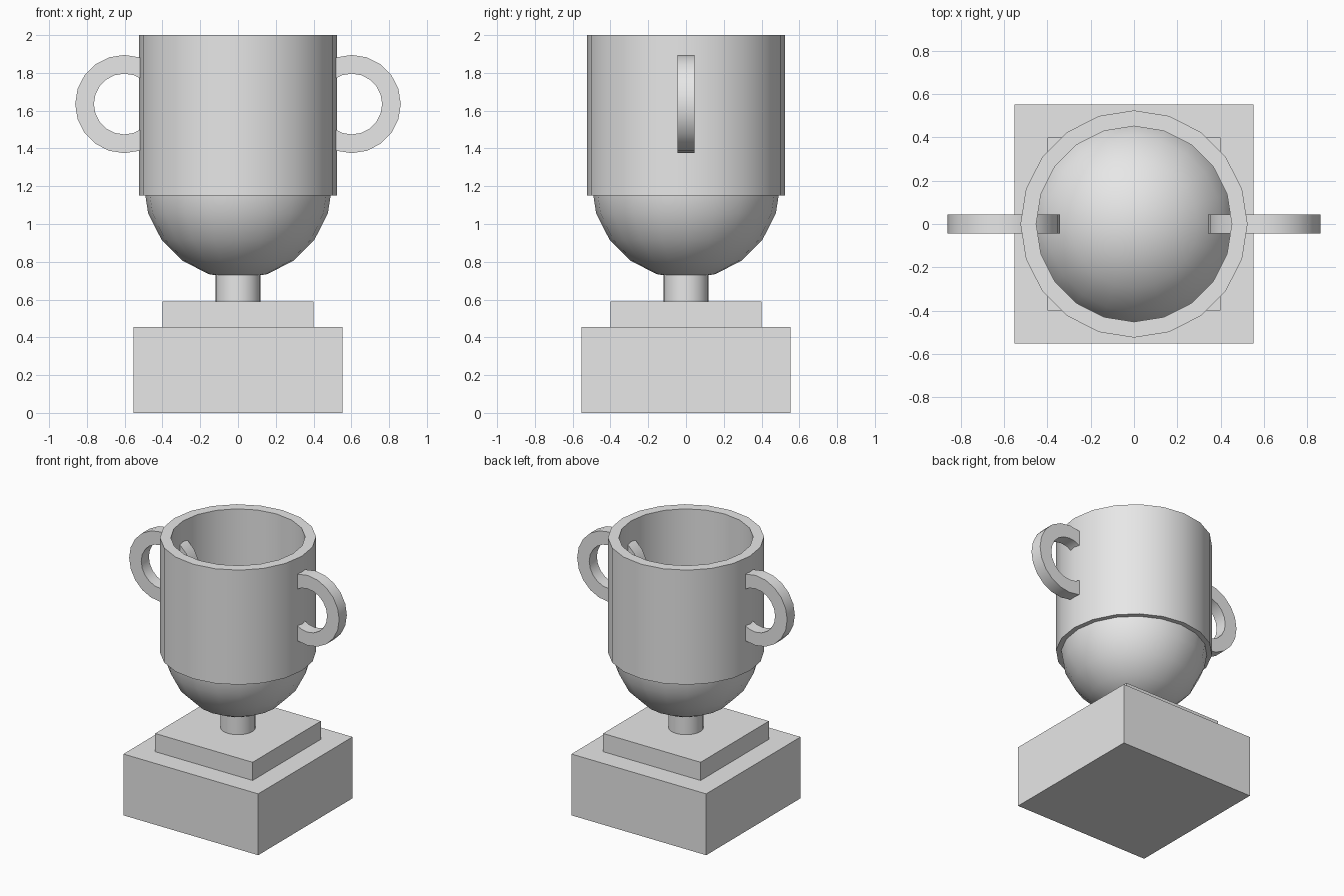
import bpy
import bmesh
import math
from mathutils import Matrix

SIDES = 20

old = bpy.data.objects.get("Cube")
if old:
    bpy.data.objects.remove(old, do_unlink=True)

# Single plain grey
grey = bpy.data.materials.new("plain grey")
grey.use_nodes = True
grey.diffuse_color = (0.8, 0.8, 0.8, 1)
grey.node_tree.nodes["Principled BSDF"].inputs["Base Color"].default_value = (0.8, 0.8, 0.8, 1)


def finish(name, bm, smooth=True):
    bmesh.ops.recalc_face_normals(bm, faces=bm.faces[:])
    mesh = bpy.data.meshes.new(name)
    bm.to_mesh(mesh)
    bm.free()
    mesh.materials.append(grey)
    obj = bpy.data.objects.new(name, mesh)
    bpy.context.collection.objects.link(obj)
    if smooth:
        bpy.ops.object.select_all(action="DESELECT")
        obj.select_set(True)
        bpy.context.view_layer.objects.active = obj
        bpy.ops.object.shade_smooth_by_angle(angle=math.radians(30))
    return obj


def block(name, half, bottom, top):
    bm = bmesh.new()
    bmesh.ops.create_cube(bm, size=1)
    bmesh.ops.scale(bm, vec=(2 * half, 2 * half, top - bottom), verts=bm.verts)
    bmesh.ops.translate(bm, vec=(0, 0, (bottom + top) / 2), verts=bm.verts)
    finish(name, bm, smooth=False)


def tube(name, outer, inner, height, matrix):
    """Square-edged ring around z, centred, then placed by the matrix."""
    bm = bmesh.new()
    h = height / 2
    loops = []
    for r, z in ((outer, -h), (outer, h), (inner, h), (inner, -h)):
        loops.append([bm.verts.new((r * math.cos(a), r * math.sin(a), z))
                      for a in (math.tau * i / SIDES for i in range(SIDES))])
    for k in range(4):
        a, b = loops[k], loops[(k + 1) % 4]
        for i in range(SIDES):
            j = (i + 1) % SIDES
            bm.faces.new((a[i], a[j], b[j], b[i]))
    bm.transform(matrix)
    finish(name, bm)


# Stepped base
block("base", 0.553, 0, 0.455)
block("base_step", 0.4, 0.455, 0.59)

# Stem, running slightly into the bowl
bm = bmesh.new()
bmesh.ops.create_cone(bm, cap_ends=True, segments=SIDES, radius1=0.119, radius2=0.119,
                      depth=0.16, matrix=Matrix.Translation((0, 0, 0.67)))
finish("stem", bm)

# Round bowl, whose upper half fills the bottom of the cup
bm = bmesh.new()
bmesh.ops.create_uvsphere(bm, u_segments=SIDES, v_segments=SIDES // 2, radius=0.5,
                          matrix=Matrix.Translation((0, 0, 1.21)))
finish("bowl", bm)

# Open cup wall
tube("cup_wall", 0.525, 0.452, 0.85, Matrix.Translation((0, 0, 1.575)))

# Full ring handles passing through the wall
for side, label in ((1, "left"), (-1, "right")):
    place = Matrix.Translation((side * 0.602, 0, 1.635)) @ Matrix.Rotation(math.pi / 2, 4, "X")
    tube(label + "_handle", 0.26, 0.161, 0.09, place)
